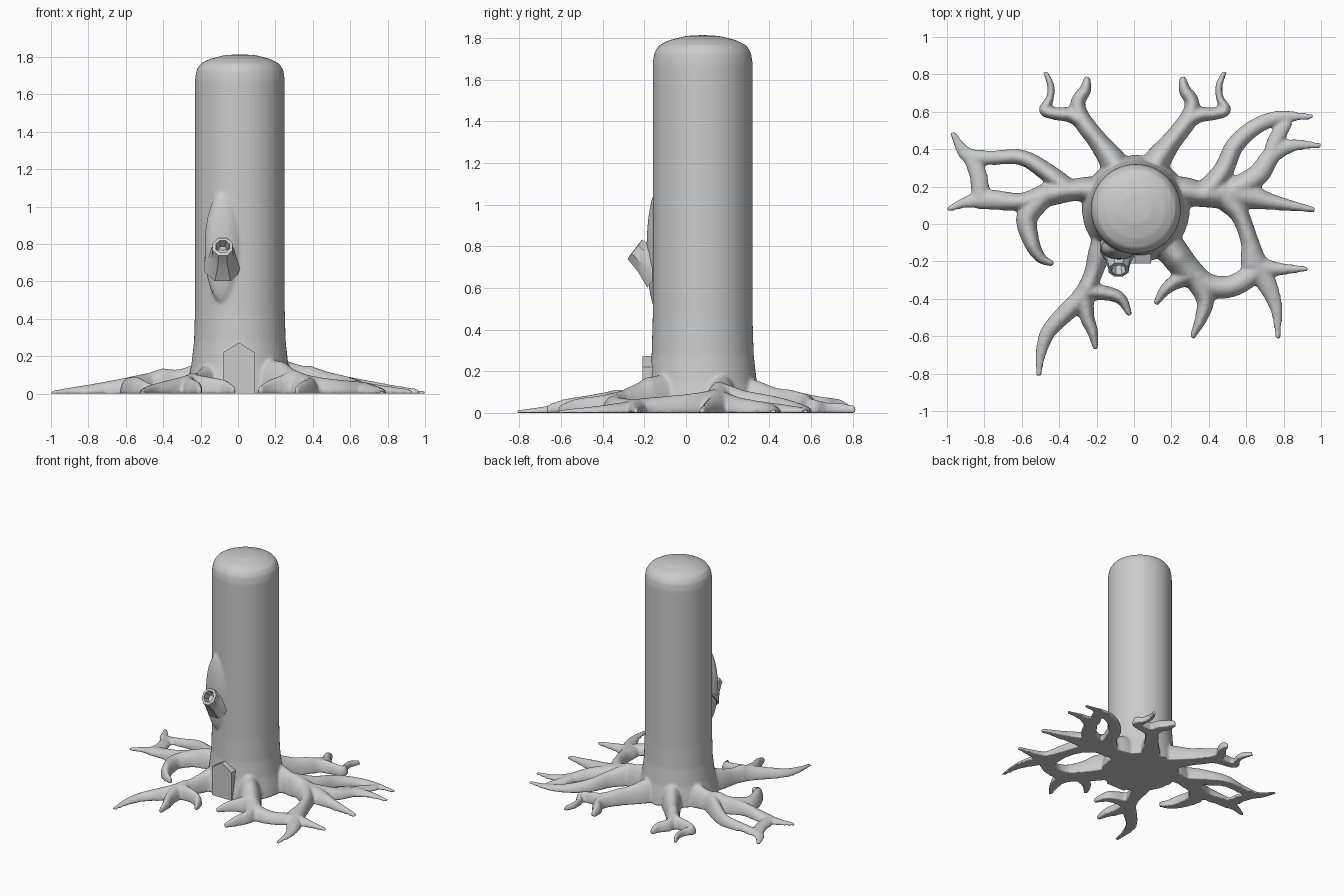
import bpy, bmesh, math
from mathutils import Vector

CX, CY = 0.01, 0.08   # trunk axis


def finish(bm, name):
    bmesh.ops.recalc_face_normals(bm, faces=bm.faces)
    me = bpy.data.meshes.new(name)
    bm.to_mesh(me)
    bm.free()
    ob = bpy.data.objects.new(name, me)
    bpy.context.collection.objects.link(ob)
    return ob


def skin(bm, rings):
    # bridge equal-sized rings and close both ends
    vs = [[bm.verts.new(p) for p in r] for r in rings]
    n = len(vs[0])
    for a, b in zip(vs, vs[1:]):
        for i in range(n):
            j = (i + 1) % n
            bm.faces.new((a[i], a[j], b[j], b[i]))
    bm.faces.new(vs[0])
    bm.faces.new(vs[-1])


def ridge(d):
    # root height by distance from the trunk axis
    prof = [(0, .36), (.2, .32), (.25, .25), (.3, .20), (.4, .145), (.5, .11),
            (.6, .088), (.8, .05), (1.0, .018), (2, .018)]
    for (a, ha), (b, hb) in zip(prof, prof[1:]):
        if d <= b:
            return ha + (hb - ha) * (d - a) / (b - a)


def root(bm, pts):
    # pts: (x, y, half width); flat-bottomed arched section along a spline
    P = [Vector(p) for p in pts]
    P = [2 * P[0] - P[1]] + P + [2 * P[-1] - P[-2]]
    path = []
    for i in range(1, len(P) - 2):
        a, b, c, d = P[i - 1:i + 3]
        for k in range(8):
            t = k / 8
            path.append(.5 * (2 * b + (c - a) * t + (2 * a - 5 * b + 4 * c - d) * t * t
                              + (3 * b - a - 3 * c + d) * t ** 3))
    path.append(P[-2])
    rings = []
    for i, p in enumerate(path):
        t = path[min(i + 1, len(path) - 1)] - path[max(i - 1, 0)]
        side = Vector((-t.y, t.x, 0)).normalized()
        w = max(p.z, .012)
        h = min(ridge(math.hypot(p.x - CX, p.y - CY)), 2 * w + .01)
        if p.z > .07:
            h = max(h, .05)
        rings.append([Vector((p.x, p.y, h * math.sin(math.pi * k / 10)))
                      + side * w * math.cos(math.pi * k / 10) for k in range(11)])
    skin(bm, rings)


bm = bmesh.new()

# Trunk with flared foot and domed top
trunk = [(.29, 0), (.28, .06), (.26, .15), (.245, .28), (.24, .45), (.24, 1.68),
         (.232, 1.73), (.21, 1.765), (.16, 1.79), (.08, 1.81), (.01, 1.814)]
skin(bm, [[(CX + r * math.cos(math.tau * k / 64), CY + r * math.sin(math.tau * k / 64), z)
           for k in range(64)] for r, z in trunk])

# Swelling behind the knot
g = bmesh.ops.create_uvsphere(bm, u_segments=24, v_segments=16, radius=1)
for v in g["verts"]:
    v.co = Vector((-.08 + .1 * v.co.x, -.13 + .06 * v.co.y, .78 + .3 * v.co.z))

# Back roots, mirrored
for s in (1, -1):
    for pts in (
        [(.06, .2, .09), (.12, .33, .075), (.2, .44, .055), (.29, .56, .05), (.31, .65, .04),
         (.27, .72, .033), (.26, .79, .015)],
        [(.25, .52, .045), (.34, .58, .042), (.43, .59, .035), (.49, .61, .03),
         (.46, .67, .022), (.455, .74, .02), (.485, .815, .013)],
    ):
        root(bm, [(CX + s * (x - (CX if s > 0 else 0)), y, w) for x, y, w in pts])

# Right roots
root(bm, [(.12, .14, .1), (.25, .17, .085), (.36, .16, .07), (.47, .16, .08), (.6, .15, .07),
          (.75, .115, .042), (.97, .075, .015)])
root(bm, [(.4, .18, .07), (.48, .29, .055), (.54, .42, .05), (.65, .52, .045),
          (.78, .57, .038), (.96, .575, .014)])
root(bm, [(.52, .17, .07), (.66, .26, .06), (.74, .37, .05), (.85, .42, .035), (1.0, .42, .014)])
root(bm, [(.72, .34, .04), (.76, .45, .045), (.82, .55, .035)])
root(bm, [(.49, .14, .07), (.57, .04, .05), (.62, -.1, .05), (.65, -.22, .075),
          (.75, -.24, .042), (.93, -.24, .013)])
root(bm, [(.63, -.2, .07), (.71, -.32, .055), (.76, -.45, .035), (.77, -.615, .013)])

# Front right roots
root(bm, [(.1, -.02, .1), (.2, -.14, .085), (.3, -.26, .075), (.4, -.33, .065),
          (.53, -.33, .06), (.66, -.25, .06)])
root(bm, [(.3, -.27, .06), (.22, -.31, .042), (.16, -.36, .03), (.115, -.43, .014)])
root(bm, [(.33, -.28, .07), (.38, -.4, .05), (.36, -.5, .035), (.31, -.61, .014)])

# Front left roots
root(bm, [(-.1, 0, .1), (-.18, -.15, .065), (-.22, -.27, .05), (-.27, -.38, .055),
          (-.37, -.48, .05), (-.46, -.58, .042), (-.5, -.7, .03), (-.51, -.815, .014)])
root(bm, [(-.27, -.38, .055), (-.25, -.5, .04), (-.22, -.58, .03), (-.205, -.67, .014)])
root(bm, [(-.26, -.36, .05), (-.15, -.37, .04), (-.07, -.4, .032), (-.02, -.49, .014)])

# Left roots
root(bm, [(-.1, .13, .1), (-.23, .18, .075), (-.33, .18, .06), (-.45, .16, .065),
          (-.6, .12, .048), (-.78, .13, .055), (-.9, .115, .032), (-1.0, .075, .014)])
root(bm, [(-.36, .19, .06), (-.47, .28, .05), (-.6, .355, .043), (-.76, .355, .04),
          (-.89, .37, .042), (-.975, .49, .014)])
root(bm, [(-.87, .36, .045), (-.83, .25, .05), (-.82, .14, .05)])
root(bm, [(-.48, .15, .06), (-.57, .04, .06), (-.55, -.09, .045), (-.5, -.18, .03),
          (-.43, -.215, .014)])

# Fuse trunk and roots into one smooth body
body = finish(bm, "trunk_and_roots")
m = body.modifiers.new("fuse", 'REMESH')
m.mode = 'VOXEL'
m.voxel_size = .009
m.use_smooth_shade = True
m = body.modifiers.new("soften", 'SMOOTH')
m.factor = .5
m.iterations = 8

# Hollow knot: eight-sided rings along a tilted axis
bm = bmesh.new()
n, u = Vector((0, -.8, .6)), Vector((0, .6, .8))
rings = []
for y, z, r in [(-.12, .69, .12), (-.185, .735, .08), (-.225, .765, .066), (-.245, .785, .064),
                (-.246, .787, .044), (-.2, .752, .036)]:
    c = Vector((-.082, y, z))
    rings.append([c + Vector((r * .9 * math.cos(a), 0, 0)) + u * r * math.sin(a)
                  for a in [math.tau * (k + .5) / 8 for k in range(8)]])
skin(bm, rings)
knot = finish(bm, "hollow_knot")
for o in bpy.context.selected_objects:
    o.select_set(False)
knot.select_set(True)
bpy.context.view_layer.objects.active = knot
bpy.ops.object.shade_smooth_by_angle(angle=math.radians(40))

# Pointed door
bm = bmesh.new()
outline = [(-.08, 0), (.09, 0), (.09, .22), (.005, .273), (-.08, .22)]
skin(bm, [[(x, y, z) for x, z in outline] for y in (-.21, -.08)])
finish(bm, "door")
